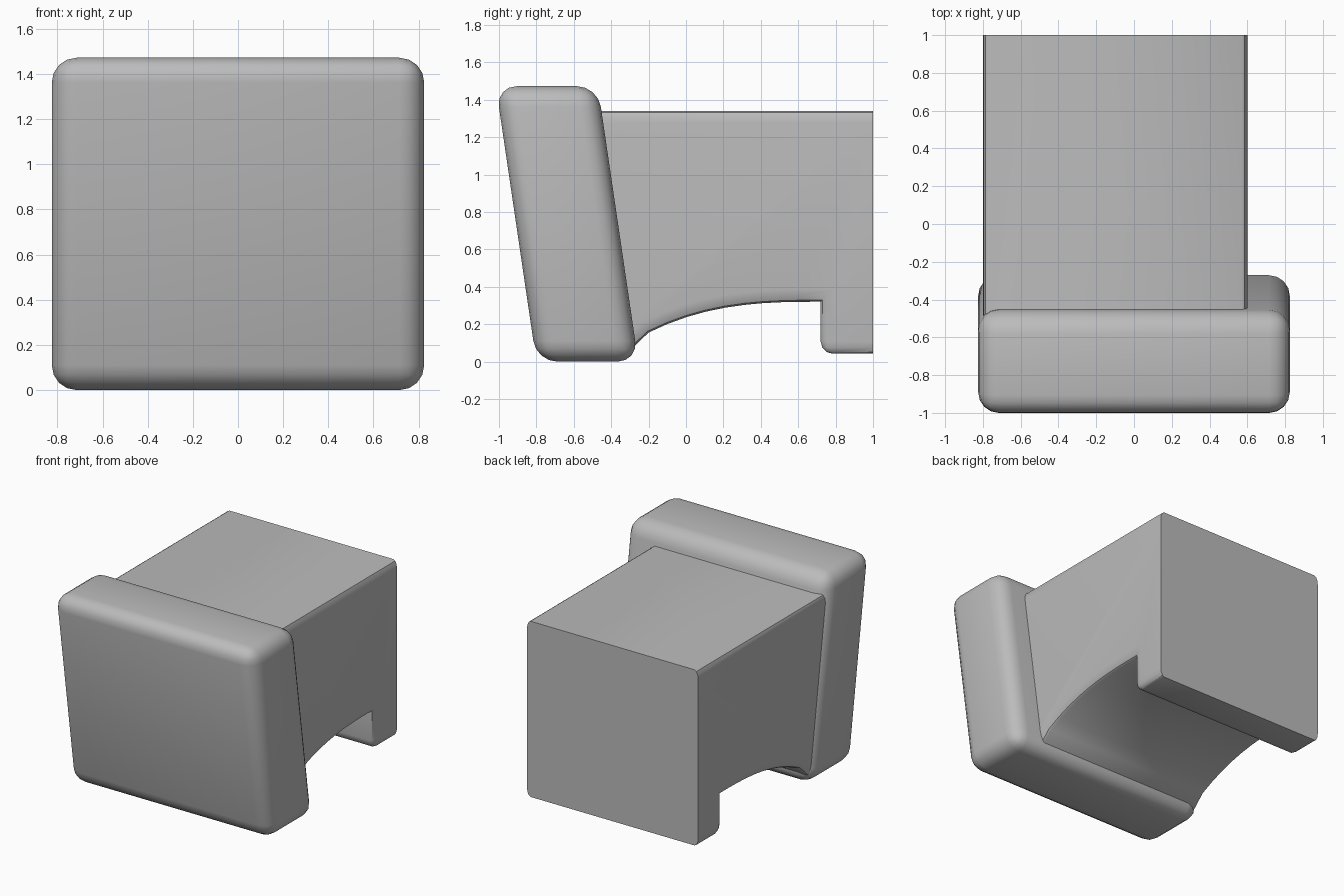
import bpy, bmesh, math

if "Cube" in bpy.data.objects:
    bpy.data.objects.remove(bpy.data.objects["Cube"])

grey = bpy.data.materials.new("plain grey")
grey.diffuse_color = (0.5, 0.5, 0.5, 1)
grey.use_nodes = True
grey.node_tree.nodes["Principled BSDF"].inputs["Base Color"].default_value = grey.diffuse_color


def finish(bm, name):
    bmesh.ops.recalc_face_normals(bm, faces=bm.faces)
    mesh = bpy.data.meshes.new(name)
    bm.to_mesh(mesh)
    bm.free()
    mesh.materials.append(grey)
    obj = bpy.data.objects.new(name, mesh)
    bpy.context.collection.objects.link(obj)
    bpy.ops.object.select_all(action='DESELECT')
    obj.select_set(True)
    bpy.context.view_layer.objects.active = obj
    bpy.ops.object.shade_smooth_by_angle(angle=math.radians(35))
    return obj


# Front plate: rounded box, leaning forward towards the top
bm = bmesh.new()
bmesh.ops.create_cube(bm, size=1)
for v in bm.verts:
    v.co.x *= 1.65
    v.co.y = v.co.y * 0.545 - 0.5275
    v.co.z = (v.co.z + 0.5) * 1.472
bmesh.ops.bevel(bm, geom=bm.edges[:], offset=0.11, offset_type='OFFSET',
                segments=4, profile=0.5, affect='EDGES', clamp_overlap=True)
for v in bm.verts:
    v.co.y -= 0.147 * v.co.z
finish(bm, "front_plate")

# Body: side profile with an arched underside and a foot at the back
STRETCH = 2.2                       # edges are rounded wide, then squeezed in x
X0, X1 = -0.8, 0.6
profile = [(1.4, 1.34), (-0.66, 1.34), (-0.45, 0.05), (-0.3, 0.06)]
steps = 9
for i in range(steps + 1):
    t = i / steps
    profile.append((-0.2 + 0.92 * t, 0.32 - 0.165 * (1 - t) ** 2.8))
profile += [(0.72, 0.042), (1.4, 0.042)]

bm = bmesh.new()
ring = [bm.verts.new((X0 * STRETCH, y, z)) for y, z in profile]
face = bm.faces.new(ring)
far_ring = [bm.verts.new((X1 * STRETCH, y, z)) for y, z in profile]
bm.faces.new(far_ring)
for i in range(len(ring)):
    j = (i + 1) % len(ring)
    bm.faces.new((ring[i], ring[j], far_ring[j], far_ring[i]))
bmesh.ops.recalc_face_normals(bm, faces=bm.faces)


def rounded(e):
    a, b = (v.co for v in e.verts)
    if abs(a.x - b.x) < 1e-5:       # outline edges on both sides
        return True
    return abs(a.y - 0.72) < 1e-4 and a.z < 0.1   # inner foot corner


bmesh.ops.bevel(bm, geom=[e for e in bm.edges if rounded(e)], offset=0.065,
                offset_type='OFFSET', segments=3, profile=0.5,
                affect='EDGES', clamp_overlap=True)
for v in bm.verts:
    v.co.x /= STRETCH
# Flat, sharp back end
cut = bmesh.ops.bisect_plane(bm, geom=bm.verts[:] + bm.edges[:] + bm.faces[:],
                             plane_co=(0, 1, 0), plane_no=(0, 1, 0),
                             clear_outer=True)
rim = [g for g in cut["geom_cut"] if isinstance(g, bmesh.types.BMEdge)]
bmesh.ops.holes_fill(bm, edges=rim, sides=0)
finish(bm, "body")
